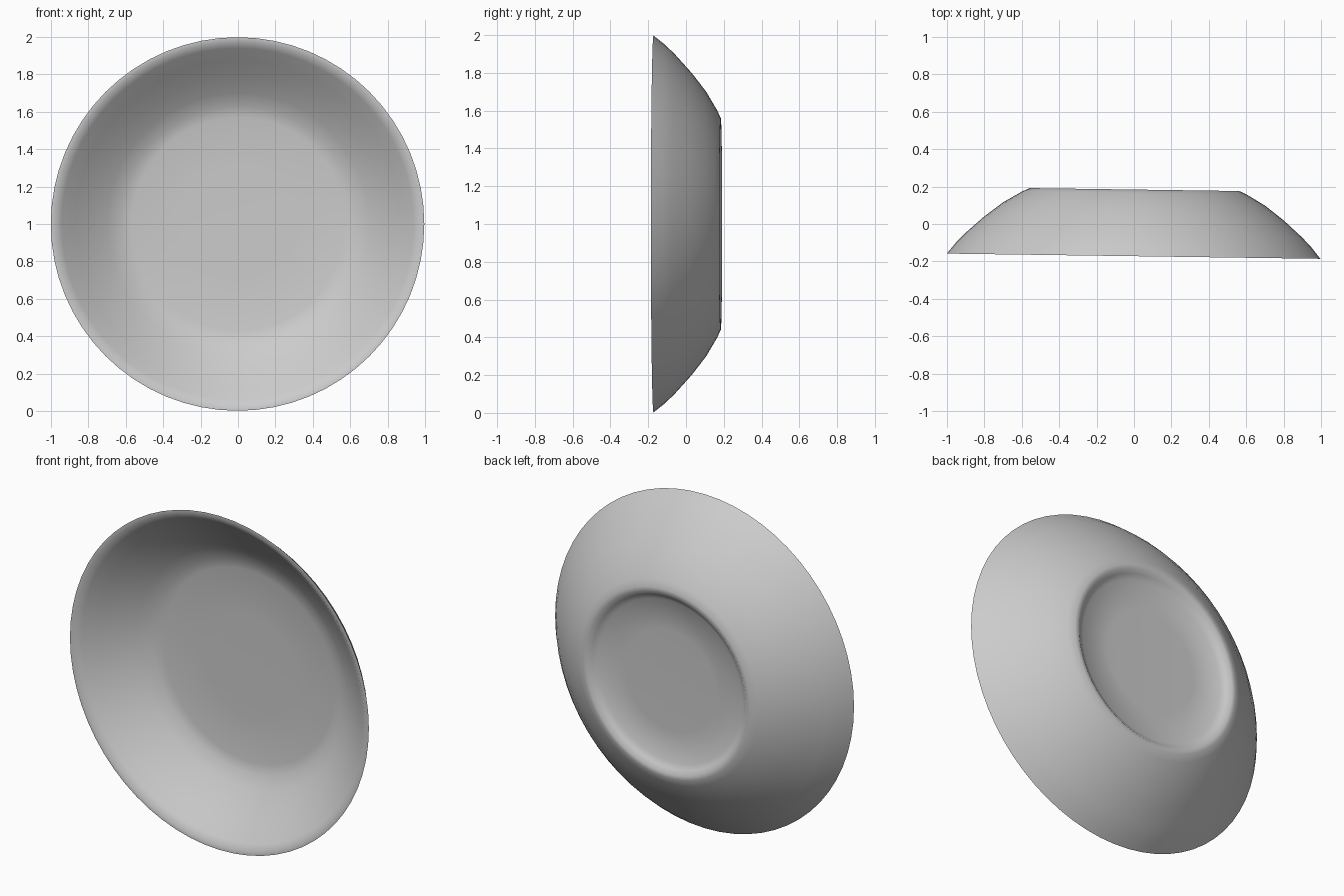
import bpy, bmesh, math
from mathutils import Matrix, Vector

if "Cube" in bpy.data.objects:
    bpy.data.objects.remove(bpy.data.objects["Cube"])

SIDES = 64
# Closed bowl section as (radius, depth): inner floor, inner wall, lip, outer wall, foot, recess
PROFILE = [
    (0.0, 0.105), (0.3, 0.105), (0.57, 0.10), (0.63, 0.088), (0.70, 0.045),
    (0.78, -0.01), (0.87, -0.085), (0.94, -0.145), (0.975, -0.172),
    (0.998, -0.172), (0.95, -0.112), (0.90, -0.06), (0.80, 0.03),
    (0.70, 0.107), (0.60, 0.166), (0.56, 0.184), (0.535, 0.184),
    (0.51, 0.165), (0.48, 0.145), (0.3, 0.14), (0.0, 0.14),
]


def lathe(name, profile, sides):
    """Revolve a profile around the front-to-back axis."""
    bm = bmesh.new()
    verts = [bm.verts.new((r, y, 0)) for r, y in profile]
    edges = [bm.edges.new(pair) for pair in zip(verts, verts[1:])]
    bmesh.ops.spin(bm, geom=verts + edges, cent=(0, 0, 0), axis=(0, 1, 0),
                   angle=math.tau, steps=sides, use_duplicate=False)
    bmesh.ops.remove_doubles(bm, verts=bm.verts, dist=1e-4)
    bmesh.ops.recalc_face_normals(bm, faces=bm.faces)
    mesh = bpy.data.meshes.new(name)
    bm.to_mesh(mesh)
    bm.free()
    obj = bpy.data.objects.new(name, mesh)
    bpy.context.collection.objects.link(obj)
    return obj


# Bowl on its edge, opening to the front, with its slight turn
bowl = lathe("bowl", PROFILE, SIDES)
bowl.data.transform(Matrix.Translation(Vector((0, 0, 1))) @
                    Matrix.Rotation(math.radians(-0.8), 4, 'Z'))
bpy.context.view_layer.objects.active = bowl
bowl.select_set(True)
bpy.ops.object.shade_smooth_by_angle(angle=math.radians(50))
